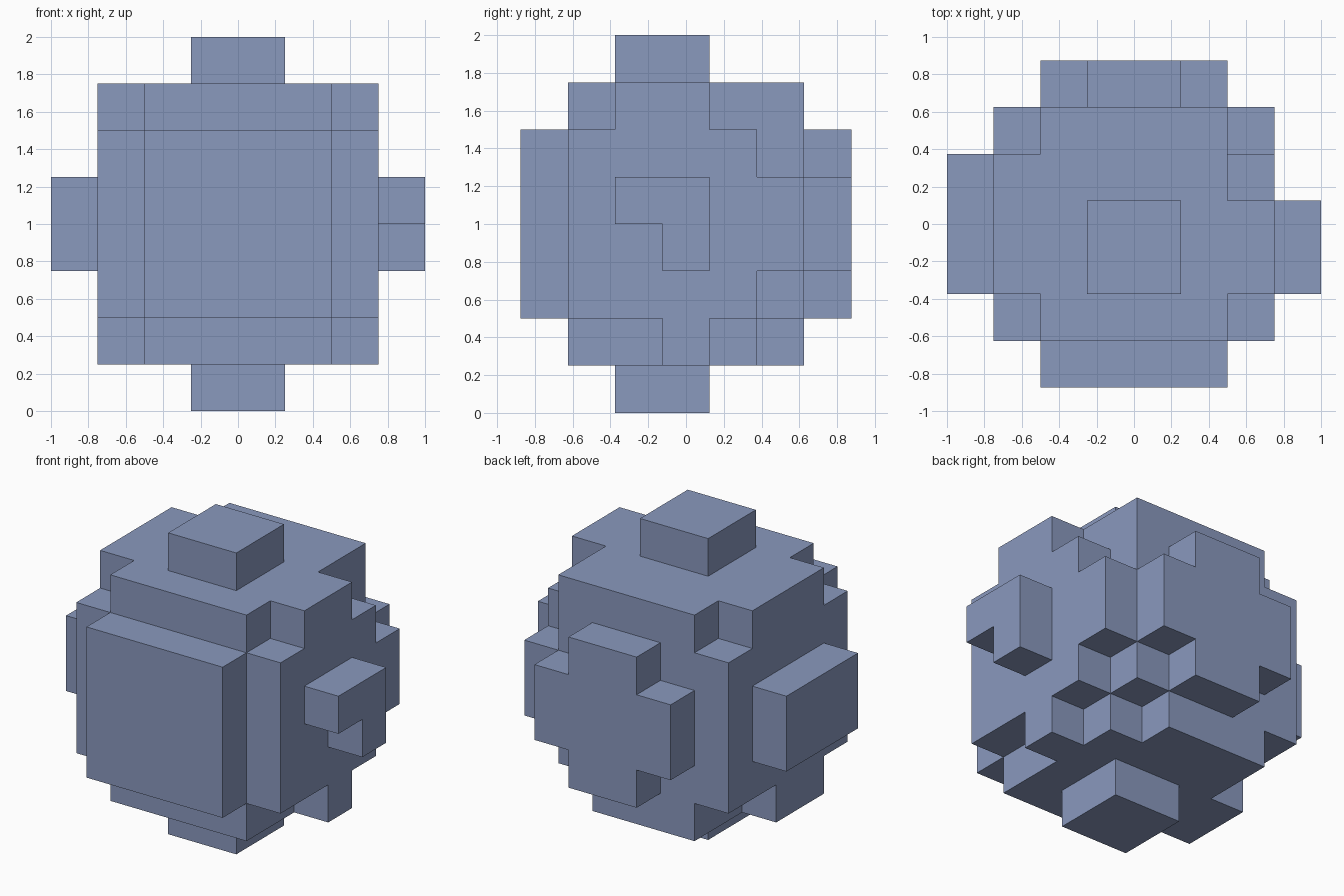
import bpy
import bmesh
from mathutils import Vector

cube = bpy.data.objects.get("Cube")
if cube:
    bpy.data.objects.remove(cube, do_unlink=True)

CELL = 0.25                      # edge length of one block
ORIGIN = Vector((4, 3.5, 0))     # grid position of the model's base centre

blue = bpy.data.materials.new("slate blue")
blue.use_nodes = True
colour = (0.254, 0.319, 0.515, 1)
blue.diffuse_color = colour
blue.node_tree.nodes["Principled BSDF"].inputs["Base Color"].default_value = colour


def rect(a0, a1, b0, b1):
    return [(a0, b0), (a1, b0), (a1, b1), (a0, b1)]


def prism(name, axis, start, end, profile):
    """Extrude a stepped profile, in grid cells, along one axis."""
    def place(a, b, depth):
        co = [a, b]
        co.insert(axis, depth)
        return (Vector(co) - ORIGIN) * CELL

    bm = bmesh.new()
    base = bm.faces.new([bm.verts.new(place(a, b, start)) for a, b in profile])
    grown = bmesh.ops.extrude_face_region(bm, geom=[base], use_keep_orig=True)
    top = [v for v in grown["geom"] if isinstance(v, bmesh.types.BMVert)]
    shift = Vector((0, 0, 0))
    shift[axis] = (end - start) * CELL
    bmesh.ops.translate(bm, verts=top, vec=shift)
    bmesh.ops.recalc_face_normals(bm, faces=bm.faces)
    mesh = bpy.data.meshes.new(name)
    bm.to_mesh(mesh)
    bm.free()
    mesh.materials.append(blue)
    obj = bpy.data.objects.new(name, mesh)
    bpy.context.collection.objects.link(obj)


X, Y, Z = 0, 1, 2

# Core, with one notched corner in its lowest layer
prism("core", Z, 2, 7, rect(2, 6, 1, 6))
prism("core_base", Z, 1, 2, [(2, 1), (6, 1), (6, 5), (5, 5), (5, 6), (2, 6)])

# Caps above and below
prism("top_block", Z, 7, 8, rect(3, 5, 2, 4))
prism("foot_block", Z, 0, 1, rect(3, 5, 2, 4))

# Front and back panels
prism("front_panel", Y, 0, 1, rect(2, 6, 2, 6))
prism("back_cross", Y, 6, 7,
      [(3, 2), (5, 2), (5, 3), (6, 3), (6, 5), (5, 5),
       (5, 6), (3, 6), (3, 5), (2, 5), (2, 3), (3, 3)])

# Stepped side panels
prism("left_panel", X, 6, 7,
      [(1, 2), (3, 2), (3, 1), (4, 1), (4, 2), (5, 2), (5, 3), (6, 3),
       (6, 5), (5, 5), (5, 6), (4, 6), (4, 7), (2, 7), (2, 6), (1, 6)])
prism("right_panel", X, 1, 2,
      [(1, 2), (2, 2), (2, 1), (4, 1), (4, 2), (6, 2),
       (6, 6), (5, 6), (5, 7), (2, 7), (2, 6), (1, 6)])

# Outer side knobs
prism("left_knob", X, 7, 8, [(2, 4), (3, 4), (3, 3), (4, 3), (4, 5), (2, 5)])
prism("right_knob", X, 0, 1, rect(2, 5, 3, 5))
